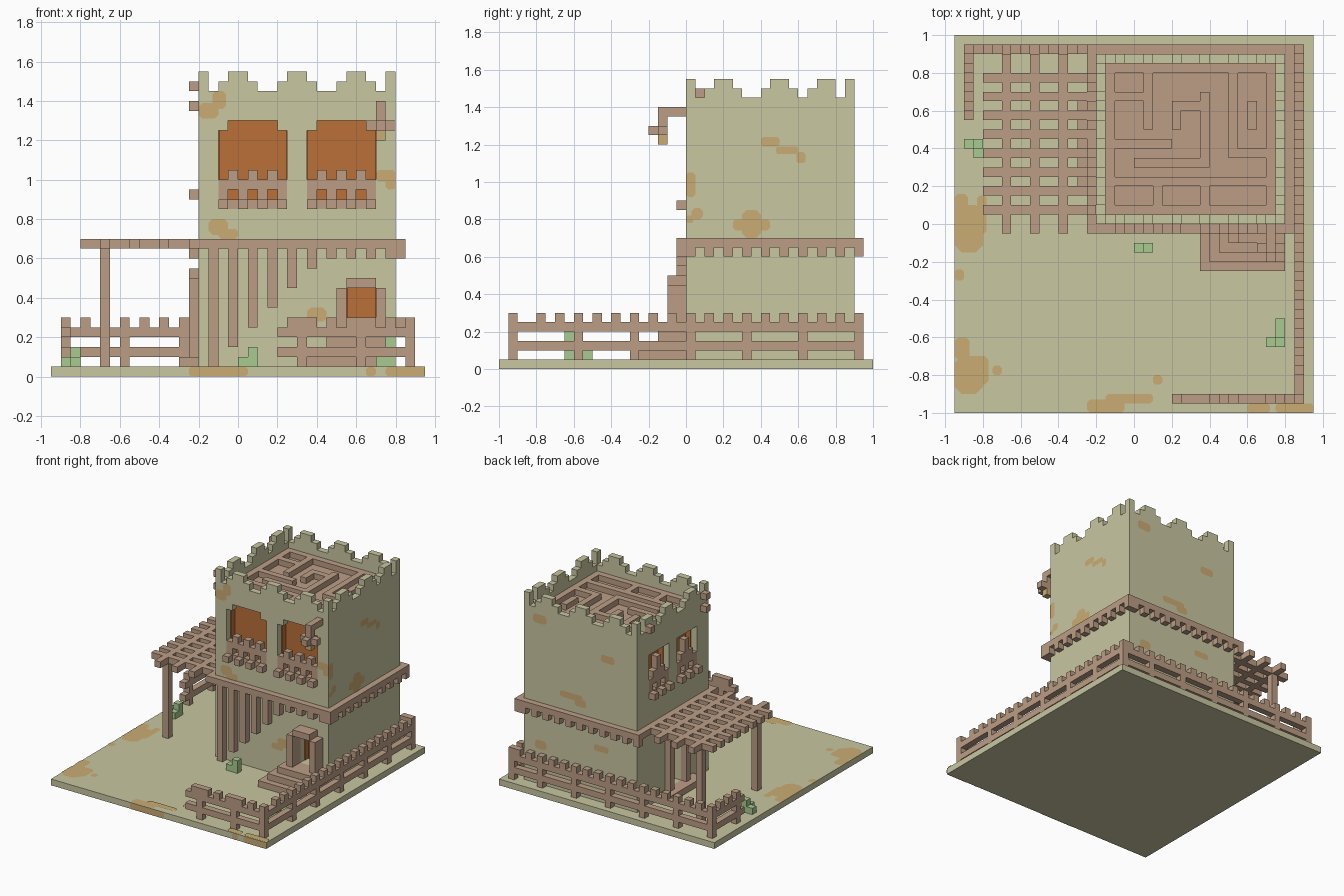
import bpy, bmesh

if "Cube" in bpy.data.objects:
    bpy.data.objects.remove(bpy.data.objects["Cube"])

U = 0.05  # one cell of the block grid


def lin(c):
    return tuple(((v / 255 + 0.055) / 1.055) ** 2.4 for v in c) + (1.0,)


def mat(name, rgb):
    m = bpy.data.materials.new(name)
    m.diffuse_color = lin(rgb)
    m.use_nodes = True
    m.node_tree.nodes["Principled BSDF"].inputs["Base Color"].default_value = m.diffuse_color
    return m


SAGE = mat("sage_stone", (201, 199, 161))
WOOD = mat("brown_wood", (188, 158, 134))
ORANGE = mat("orange_panel", (186, 112, 56))
TAN = mat("tan_stain", (203, 172, 115))
GREEN = mat("green_plant", (168, 202, 144))


def finish(name, bm, material):
    me = bpy.data.meshes.new(name)
    bm.to_mesh(me)
    bm.free()
    me.materials.append(material)
    ob = bpy.data.objects.new(name, me)
    bpy.context.collection.objects.link(ob)
    return ob


def boxes(name, material, items):
    """One object from boxes (x0, x1, y0, y1, z0, z1) in cells."""
    bm = bmesh.new()
    for x0, x1, y0, y1, z0, z1 in items:
        vs = bmesh.ops.create_cube(bm, size=1)["verts"]
        for v in vs:
            v.co.x = (x1 if v.co.x > 0 else x0) * U
            v.co.y = (y1 if v.co.y > 0 else y0) * U
            v.co.z = (z1 if v.co.z > 0 else z0) * U
    return finish(name, bm, material)


def cut(target, cutter):
    m = target.modifiers.new("cut", "BOOLEAN")
    m.operation, m.solver, m.object = "DIFFERENCE", "EXACT", cutter
    cutter.hide_render = True
    cutter.hide_viewport = True
    cutter.display_type = "WIRE"
    dg = bpy.context.evaluated_depsgraph_get()
    me = bpy.data.meshes.new_from_object(target.evaluated_get(dg))
    target.modifiers.clear()
    target.data = me
    me.materials.clear()
    me.materials.append(SAGE)
    bpy.data.objects.remove(cutter)


# ground slab
boxes("ground_slab", SAGE, [(-19, 19, -20, 20, 0, 1)])

# tower with openings and a sunken roof
tower = boxes("tower", SAGE, [(-4, 16, 0, 18, 1, 29)])
front_win = [(-2, 5), (7, 14)]
west_win = [(3, 8), (10, 15)]
cutters = [(a, b, -0.5, 2, 17, 26) for a, b in front_win]
cutters += [(-4.5, -2, a, b, 18, 25) for a, b in west_win]
cutters += [(11, 14, -0.5, 2, 4, 9), (-4.5, -2, 7, 10, 2, 10), (-3, 15, 1, 17, 27, 31)]
cut(tower, boxes("opening_cutter", SAGE, cutters))
boxes("window_corner_steps", SAGE,
      [(x, x + 1, 0, 1, 25, 26) for a, b in front_win for x in (a, b - 1)])

# battlements: heights above the wall, cell by cell
FRONT = "20122100122100122102"
SIDE = "201221001221012202"
b = []
for i, h in enumerate(FRONT):
    if h != "0":
        b += [(i - 4, i - 3, y, y + 1, 29, 29 + int(h)) for y in (0, 17)]
for i, h in enumerate(SIDE[1:-1], 1):
    if h != "0":
        b += [(x, x + 1, i, i + 1, 29, 29 + int(h)) for x in (-4, 15)]
boxes("battlements", SAGE, b)

# roof boards with raised maze strips
boxes("roof_floor", WOOD, [(-3, 15, 1, 17, 26.9, 27.1)])
boxes("roof_maze", WOOD, [
    (-3, 15, 1, 2, 27, 28), (-3, 15, 16, 17, 27, 28), (-3, -2, 2, 16, 27, 28), (14, 15, 2, 16, 27, 28),
    (-2, 2, 13, 14, 27, 28), (1, 2, 10, 16, 27, 28), (4, 8, 12, 13, 27, 28), (7, 8, 6, 14, 27, 28),
    (-2, 4, 8, 9, 27, 28), (0, 7, 6, 7, 27, 28), (-2, 8, 4, 5, 27, 28), (2, 3, 2, 4, 27, 28),
    (10, 11, 8, 16, 27, 28), (8, 14, 4, 5, 27, 28), (10, 14, 7, 8, 27, 28), (12, 13, 10, 13, 27, 28),
    (4, 5, 10, 12, 27, 28), (7, 8, 2, 4, 27, 28)])

# orange panels deep in the openings, with side linings
t = 0.1
p = []
for a, c, z0, z1 in [(-2, 5, 17, 26), (7, 14, 17, 26), (11, 14, 4, 9)]:
    p += [(a, c, 2 - t, 2 + t, z0, z1), (a - t, a + t, 1, 2, z0, z1), (c - t, c + t, 1, 2, z0, z1)]
for a, c, z0, z1 in [(3, 8, 18, 25), (10, 15, 18, 25), (7, 10, 2, 10)]:
    p += [(-2 - t, -2 + t, a, c, z0, z1), (-3, -2, a - t, a + t, z0, z1), (-3, -2, c - t, c + t, z0, z1)]
boxes("opening_panels", ORANGE, p)

# balcony railings of the front windows
r = []
for a, c in front_win:
    r += [(a, c, 0, 1, 17, 18), (a, c, 0, 1, 19, 20)]
    r += [(x, x + 1, 0, 1, 18, 19) for x in range(a, c, 2)]
    r += [(x, x + 1, -1, 0, 17, 18) for x in range(a, c, 2)]
    r += [(x, x + 1, 0, 1, 20, 21) for x in range(a + 1, c, 2)]
boxes("front_window_rails", WOOD, r)

# west window frames
r = []
for a, c in west_win:
    r += [(-4, -3, a, c, 18, 19), (-4, -3, a, c, 20, 21), (-4, -3, a + 2, a + 3, 21, 24)]
    r += [(-4, -3, y, y + 1, 19, 20) for y in range(a, c, 2)]
    r += [(-5, -4, y, y + 1, 18, 19) for y in range(a, c, 2)]
    r += [(-4, -3, y, y + 1, 21, 22) for y in range(a + 1, c, 2)]
boxes("west_window_rails", WOOD, r)
boxes("west_wall_pegs", WOOD, [(-5, -4, 1, 2, 27, 28), (-5, -4, 1, 2, 29, 30), (-5, -4, 15, 16, 29, 30)])

# ledge around the tower with teeth
led = [(-5, 17, -1, 0, 13, 14), (-5, 17, 18, 19, 13, 14), (16, 17, 0, 18, 13, 14), (-5, -4, 0, 18, 13, 14)]
led += [(16, 17, y, y + 1, 12, 13) for y in range(0, 19, 2)]
led += [(x, x + 1, 18, 19, 12, 13) for x in range(-5, 17, 2)]
led += [(x, x + 1, -1, 0, 12, 13) for x in range(9, 17, 2)] + [(16, 17, -1, 0, 12, 13)]
boxes("ledge", WOOD, led)

# hanging battens that shorten to the right
boxes("front_battens", WOOD, [(-3 + 2 * i, -2 + 2 * i, -1, 0, 1 + 2 * i, 13) for i in range(6)])

# pergola slats, beams and posts
g = [(-16, -5, y, y + 1, 13, 14) for y in range(1, 17, 2)]
g += [(x, x + 1, -1, 18, 13, 14) for x in (-14, -11, -8)]
g += [(-14, -13, y, y + 1, 1, 13) for y in (1, 15)]
boxes("pergola", WOOD, g)

# front stairs and door frame
boxes("front_stairs", WOOD, [(7, 16, -5, 0, 1, 2), (8, 16, -4, 0, 2, 3), (9, 16, -3, 0, 3, 4)])
boxes("front_door_frame", WOOD, [(10, 11, -2, 0, 4, 9), (14, 15, -2, 0, 4, 9), (11, 14, -2, 0, 9, 10)])

# west steps and door frame
boxes("west_step", WOOD, [(-6, -4, 4, 13, 1, 2)])
boxes("west_door_frame", WOOD, [(-5, -4, 6, 7, 2, 10), (-5, -4, 10, 11, 2, 10), (-5, -4, 7, 10, 10, 11)])


# fences: two rails, posts, alternating teeth
def fence(name, along_x, side, a, c, posts, teeth):
    parts = [(a, c, 2, 3), (a, c, 4, 5)]
    parts += [(q, q + 1, 1, 6) for q in posts]
    parts += [(q, q + 1, 5, 6) for q in teeth if q not in posts]
    boxes(name, WOOD, [(s, e, side, side + 1, z0, z1) if along_x else (side, side + 1, s, e, z0, z1)
                       for s, e, z0, z1 in parts])


fence("east_fence", False, 17, -19, 19, (-19, -12, -6, 0, 6, 12, 18), range(-16, 19, 2))
fence("back_fence", True, 18, -18, 17, (-18, -12, -6, 0, 6, 12), range(-18, 17, 2))
fence("front_fence", True, -19, 4, 17, (6, 12), range(5, 17, 2))
fence("west_fence", False, -18, 11, 18, (12,), range(12, 18, 2))

# hanging lantern
boxes("lantern_bracket", WOOD, [(14, 15, -3, 0, 27, 28), (14, 15, -3, -2, 25, 27),
                                (13, 16, -3, -2, 25, 26), (14, 15, -4, -3, 25, 26)])
boxes("lantern_glow", TAN, [(14, 15, -3, -2, 24, 25)])

# plants
boxes("plants", GREEN, [
    (0, 1, -3, -2, 1, 2), (1, 2, -3, -2, 1, 3),
    (-18, -17, 8, 9, 1, 2), (-17, -16, 8, 9, 1, 3), (-17, -16, 7, 8, 1, 2),
    (15, 16, -13, -12, 1, 4), (15, 16, -12, -10, 1, 2), (14, 15, -13, -12, 1, 2)])


# stains: thin chamfered patches on one plane; rows are (u0, u1, v0, v1)
def stains(name, axis, pos, sign, rows):
    bm = bmesh.new()
    for k, (u0, u1, v0, v1) in enumerate(rows):
        c = min(u1 - u0, v1 - v0) * 0.25
        ring = [(u0 + c, v0), (u1 - c, v0), (u1, v0 + c), (u1, v1 - c),
                (u1 - c, v1), (u0 + c, v1), (u0, v1 - c), (u0, v0 + c)]
        d = pos + sign * (0.002 + 0.0003 * k)
        pts = {"x": [(d, u, v) for u, v in ring], "y": [(u, d, v) for u, v in ring],
               "z": [(u, v, d) for u, v in ring]}[axis]
        f = bm.faces.new([bm.verts.new(q) for q in pts])
        f.normal_update()
        if f.normal["xyz".index(axis)] * sign < 0:
            f.normal_flip()
    finish(name, bm, TAN)


stains("ground_stains", "z", 0.05, 1, [
    (-.95, -.8, -.15, .1), (-.95, -.88, .05, .16), (-.83, -.78, -.05, .15), (-.95, -.9, -.3, -.24),
    (-.95, -.8, -.9, -.7), (-.95, -.87, -.72, -.6), (-.85, -.77, -.85, -.7), (-.75, -.7, -.8, -.75),
    (-.25, -.05, -1, -.93), (-.15, .1, -.95, -.9), (.1, .15, -.85, -.8), (.6, .72, -1, -.95), (.75, .95, -1, -.95)])
stains("slab_edge_stains", "y", -1, -1, [(-.25, .05, 0, .05), (.65, .7, 0, .05), (.75, .95, 0, .05)])
stains("front_stains", "y", 0, -1, [
    (-.2, -.1, 1.31, 1.39), (-.13, -.06, 1.36, 1.45), (.7, .8, .99, 1.05), (.75, .8, .95, 1.02),
    (-.15, -.05, .72, .8), (-.1, 0, .7, .75), (.3, .4, .25, .3), (.35, .45, .28, .35)])
stains("east_stains", "x", 0.8, 1, [
    (.4, .5, 1.19, 1.24), (.48, .6, 1.15, 1.19), (.59, .64, 1.1, 1.16), (.25, .45, .74, .8),
    (.3, .4, .7, .85), (0, .05, .92, 1.05), (.03, .09, .8, .86), (0, .04, .78, .82)])
stains("back_stains", "y", 0.9, 1, [
    (.6, .72, 1.33, 1.4), (0, .12, 1.17, 1.23), (.28, .48, .8, .85), (.25, .35, .76, .82),
    (.6, .7, .33, .4), (.05, .18, .45, .5)])
